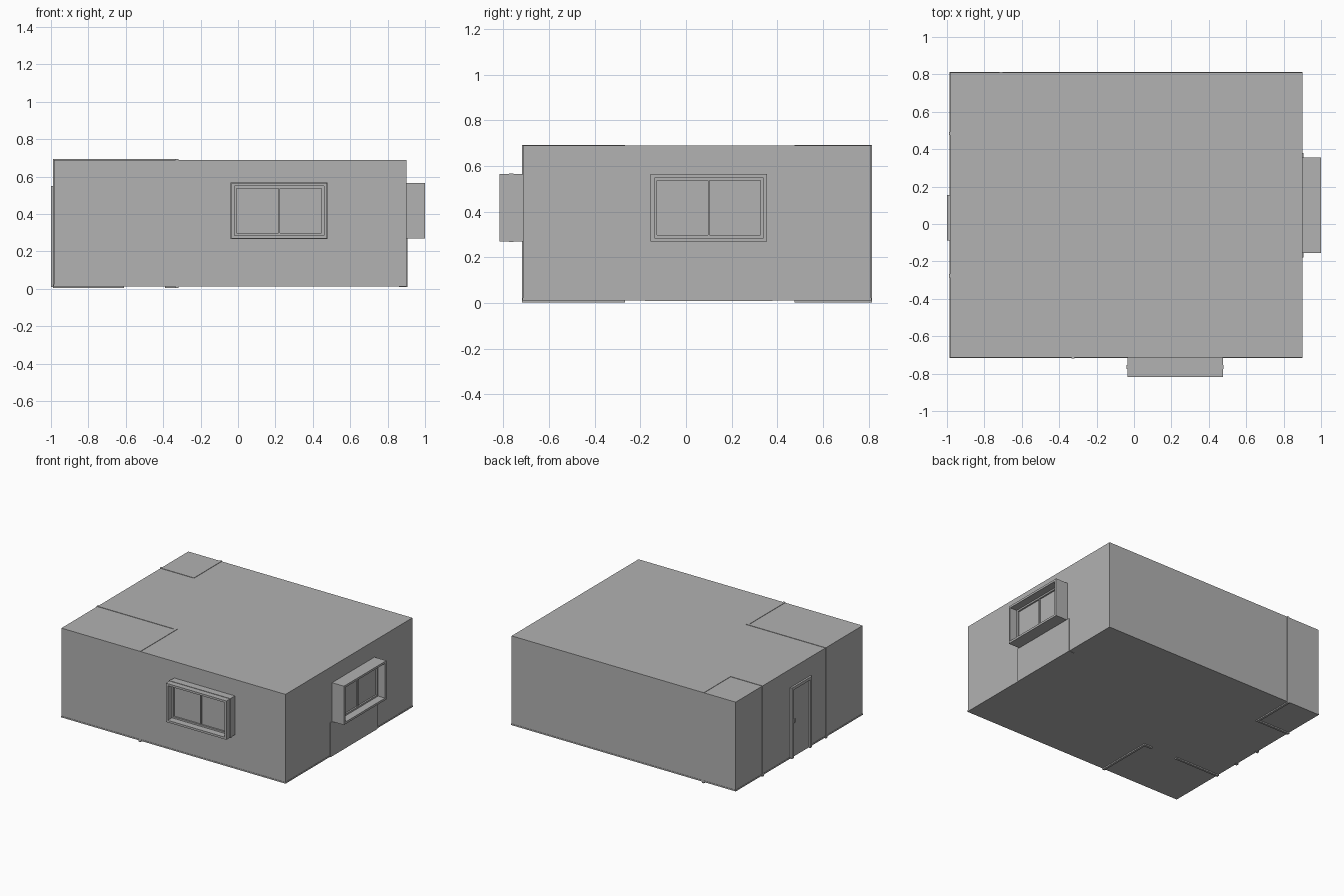
import bpy
import bmesh

cube = bpy.data.objects.get("Cube")
if cube:
    bpy.data.objects.remove(cube, do_unlink=True)

grey = bpy.data.materials.new("plain_grey")
grey.use_nodes = True
colour = (0.445, 0.445, 0.445, 1)
grey.diffuse_color = colour
grey.node_tree.nodes["Principled BSDF"].inputs["Base Color"].default_value = colour


def build(name, boxes):
    """One flat-shaded object from boxes given as (x range, y range, z range)."""
    bm = bmesh.new()
    for ranges in boxes:
        verts = bmesh.ops.create_cube(bm, size=1)["verts"]
        for v in verts:
            for axis, (low, high) in enumerate(ranges):
                v.co[axis] = low + (v.co[axis] + 0.5) * (high - low)
    mesh = bpy.data.meshes.new(name)
    bm.to_mesh(mesh)
    bm.free()
    mesh.materials.append(grey)
    obj = bpy.data.objects.new(name, mesh)
    bpy.context.collection.objects.link(obj)
    return obj


def border(side, height, depth, width, place, bottom=True):
    """Bars around an opening; place orders (side, depth, height) as x, y, z."""
    (a, b), (low, high) = side, height
    inner_low = low + width if bottom else low
    bars = [place((a, a + width), depth, height),
            place((b - width, b), depth, height),
            place((a + width, b - width), depth, (high - width, high))]
    if bottom:
        bars.append(place((a + width, b - width), depth, (low, inner_low)))
    return bars


def facing_front(side, depth, height):
    return side, depth, height


def facing_side(side, depth, height):
    return depth, side, height


# Outer walls, roof and floor
LEFT, RIGHT, FRONT, BACK = -0.985, 0.90, -0.715, 0.81
BASE, ROOF = 0.02, 0.69
build("room_shell", [((LEFT, RIGHT), (FRONT, BACK), (BASE, ROOF))])
build("floor_lip", [((LEFT - 0.002, RIGHT + 0.002),
                     (FRONT - 0.002, BACK + 0.002), (0.012, 0.022))])

# Partition walls, showing slightly through the shell
FULL = (0.003, ROOF + 0.003)
build("front_partition", [
    ((-0.335, -0.318), (FRONT - 0.004, -0.268), FULL),
    ((LEFT - 0.005, -0.61), (-0.285, -0.268), FULL),
    ((-0.39, -0.335), (-0.285, -0.268), FULL),
    ((-0.61, -0.39), (-0.285, -0.268), (BASE, FULL[1]))])
build("back_partition", [
    ((-0.72, -0.703), (0.475, BACK + 0.004), FULL),
    ((LEFT - 0.005, -0.72), (0.475, 0.492), FULL)])


# Windows: projecting casing, recessed sash with mullion, and pane
def window(name, side, wall, outer, sash, place):
    height = (0.27, 0.565)
    middle = sum(side) / 2
    step = 1 if outer > wall else -1

    def span(a, b):
        return tuple(sorted((a, b)))

    build(name + "_casing", border(side, height, span(wall, outer), 0.016, place))
    inner = (side[0] + 0.016, side[1] - 0.016)
    inner_height = (height[0] + 0.016, height[1] - 0.016)
    build(name + "_sash", border(inner, inner_height,
                                 span(sash, sash + step * 0.012), 0.012, place))
    build(name + "_mullion", [place((middle - 0.004, middle + 0.004),
                                    span(sash, sash + step * 0.01), inner_height)])
    build(name + "_pane", [place(inner, span(sash - step * 0.01, sash), inner_height)])


window("front_window", (-0.035, 0.475), FRONT, -0.817, -0.755, facing_front)
window("side_window", (-0.155, 0.355), RIGHT, 1.0, 0.93, facing_side)

# Ridge around the front window casing
build("front_window_ridge", border((-0.039, 0.479), (0.267, 0.568),
                                   (-0.775, -0.755), 0.012, facing_front))

# Panel below the side window
build("panel_below_window", [((0.86, 0.906), (-0.18, 0.38), (0.01, 0.272))])

# Door in the left-hand wall of the plan
build("door_frame", border((-0.088, 0.155), (0.01, 0.55),
                           (-1.0, LEFT + 0.01), 0.022, facing_side, bottom=False))
build("door_leaf", [((LEFT - 0.004, LEFT), (-0.066, 0.133), (0.015, 0.528))])
build("door_handle", [((LEFT - 0.012, LEFT), (0.11, 0.122), (0.27, 0.30))])
